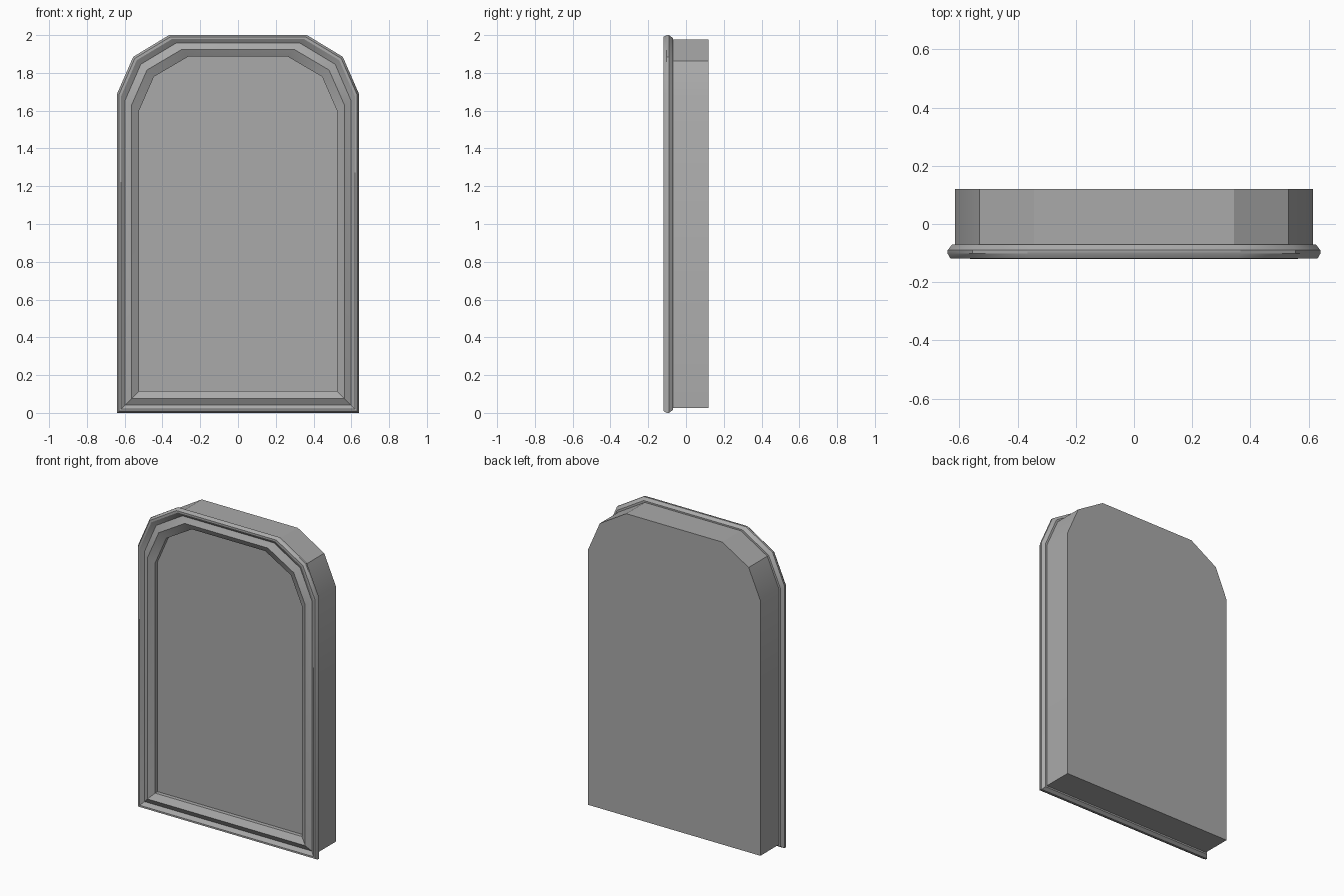
import bpy
import math

cube = bpy.data.objects.get("Cube")
if cube:
    bpy.data.objects.remove(cube, do_unlink=True)

# One plain grey for the whole model
grey = bpy.data.materials.new("plain_grey")
grey.use_nodes = True
colour = (0.4, 0.4, 0.4, 1)
grey.diffuse_color = colour
grey.node_tree.nodes["Principled BSDF"].inputs["Base Color"].default_value = colour

# Right half of the arched outline, at the rim and at the recessed panel
RIM = [(0.64, 0), (0.64, 1.69), (0.555, 1.885), (0.365, 2.0)]
PANEL = [(0.524, 0.115), (0.524, 1.6), (0.445, 1.78), (0.262, 1.887)]


def outline(half_width):
    """Arched loop blended between the rim and panel outlines."""
    t = (RIM[0][0] - half_width) / (RIM[0][0] - PANEL[0][0])
    half = [(a + (c - a) * t, b + (d - b) * t)
            for (a, b), (c, d) in zip(RIM, PANEL)]
    return half + [(-x, z) for x, z in reversed(half)]


def loft(name, profile):
    """Skin the arched loops along a profile of (half width, y), capping both ends."""
    verts, faces = [], []
    for width, y in profile:
        verts += [(x, y, z) for x, z in outline(width)]
    n = len(RIM) * 2
    for r in range(len(profile) - 1):
        for i in range(n):
            j = (i + 1) % n
            faces.append((r * n + i, r * n + j, (r + 1) * n + j, (r + 1) * n + i))
    last = (len(profile) - 1) * n
    faces.append(tuple(reversed(range(n))))
    faces.append(tuple(range(last, last + n)))
    mesh = bpy.data.meshes.new(name)
    mesh.from_pydata(verts, [], faces)
    mesh.materials.append(grey)
    obj = bpy.data.objects.new(name, mesh)
    bpy.context.collection.objects.link(obj)
    # Consistent outward normals, smooth only over the shallow corners
    bpy.ops.object.select_all(action="DESELECT")
    obj.select_set(True)
    bpy.context.view_layer.objects.active = obj
    bpy.ops.object.mode_set(mode="EDIT")
    bpy.ops.mesh.select_all(action="SELECT")
    bpy.ops.mesh.normals_make_consistent(inside=False)
    bpy.ops.object.mode_set(mode="OBJECT")
    bpy.ops.object.shade_smooth_by_angle(angle=math.radians(30))
    return obj


# Back body, moulded rim, groove, inner ridge and recessed panel in one skin
loft("arched_framed_panel", [
    (0.615, 0.12), (0.615, -0.07),
    (0.625, -0.07), (0.64, -0.09), (0.64, -0.102), (0.631, -0.118),
    (0.62, -0.118), (0.597, -0.1),
    (0.563, -0.12), (0.524, -0.096), (0.524, -0.07),
])
